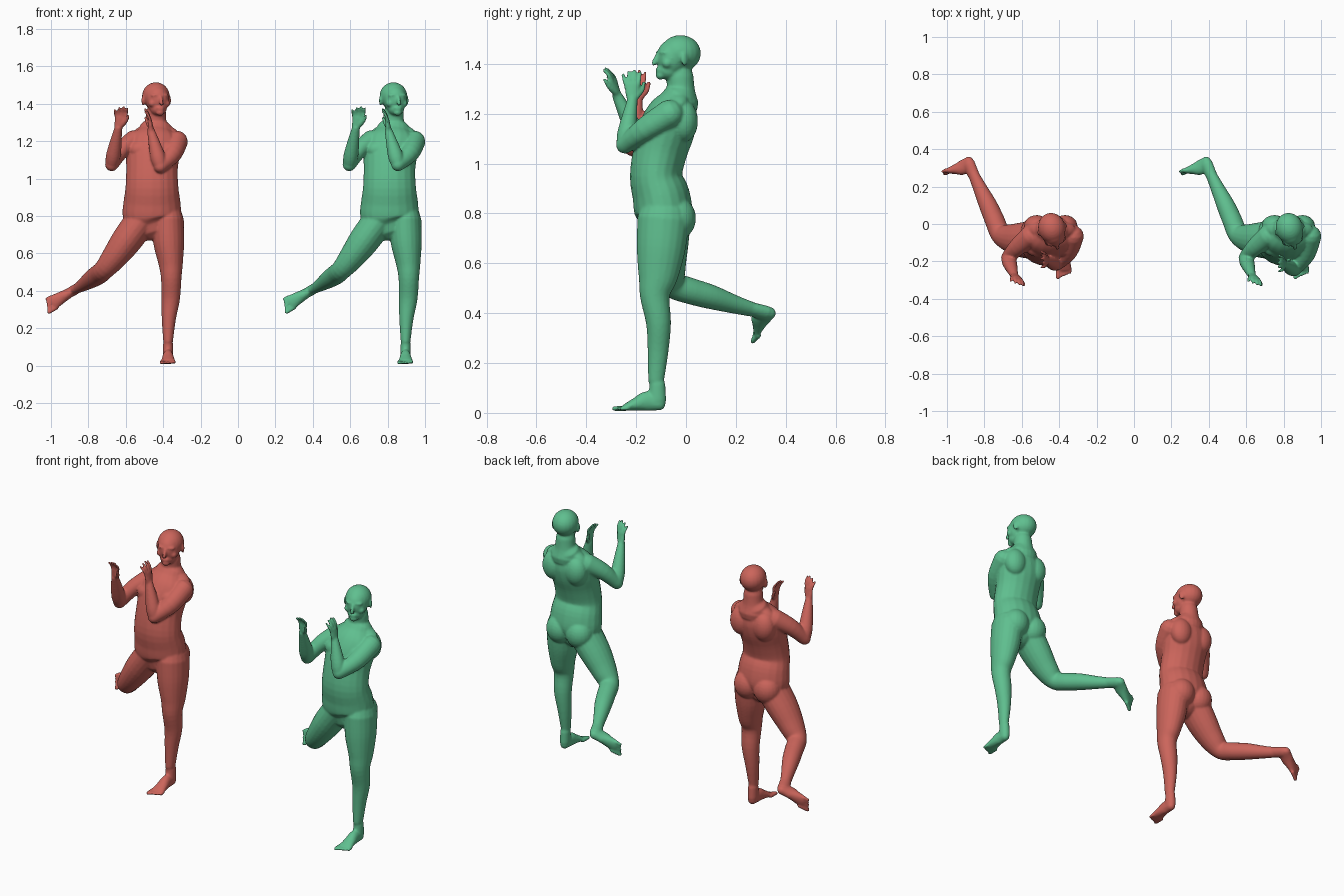
import bpy, bmesh
from math import sin, cos, pi, radians
from mathutils import Vector, Matrix

if "Cube" in bpy.data.objects:
    bpy.data.objects.remove(bpy.data.objects["Cube"])

V = Vector
X, Y, Z = V((1, 0, 0)), V((0, 1, 0)), V((0, 0, 1))


def make_material(name, rgb):
    m = bpy.data.materials.new(name)
    m.use_nodes = True
    m.diffuse_color = (*rgb, 1)
    m.node_tree.nodes["Principled BSDF"].inputs["Base Color"].default_value = (*rgb, 1)
    return m


def catmull(p, t, i):
    a, b, c, d = (p[min(max(i + k, 0), len(p) - 1)] for k in (-1, 0, 1, 2))
    return [0.5 * (2 * w + (y - v) * t + (2 * v - 5 * w + 4 * y - z) * t * t
                   + (3 * w - v - 3 * y + z) * t ** 3) for v, w, y, z in zip(a, b, c, d)]


def tube(bm, pts, side=X, sub=4, sides=20):
    """Loft rounded-end tube through (x, y, z, half width, half depth) stations."""
    st = [catmull(pts, k / sub, i) for i in range(len(pts) - 1) for k in range(sub)]
    st.append(list(pts[-1]))
    c = [V(s[:3]) for s in st]
    n = len(c)
    tan = [(c[min(i + 1, n - 1)] - c[max(i - 1, 0)]).normalized() for i in range(n)]
    rings = [(c[i], tan[i], st[i][3], st[i][4]) for i in range(n)]

    def cap(i, sign):
        r = min(st[i][3:])
        return [(c[i] + tan[i] * sign * r * sin(q), tan[i], st[i][3] * cos(q), st[i][4] * cos(q))
                for q in (0.5, 1.0, 1.4)]
    rings = cap(0, -1)[::-1] + rings + cap(n - 1, 1)
    loops = []
    for o, t, a, b in rings:
        depth = t.cross(side).normalized()
        s = depth.cross(t)
        loops.append([bm.verts.new(o + s * a * cos(2 * pi * k / sides) + depth * b * sin(2 * pi * k / sides))
                      for k in range(sides)])
    for lo, hi in zip(loops, loops[1:]):
        for k in range(sides):
            j = (k + 1) % sides
            bm.faces.new((lo[k], lo[j], hi[j], hi[k]))
    bm.faces.new(loops[0][::-1])
    bm.faces.new(loops[-1])


def ball(bm, centre, size, rot=None):
    m = Matrix.Translation(centre) @ (rot or Matrix()) @ Matrix.Diagonal((*size, 1))
    bmesh.ops.create_uvsphere(bm, u_segments=20, v_segments=14, radius=1, matrix=m)


def st(p, a, b):
    return (*p, a, b)


def hand(bm, wrist, along, thumb, palm):
    """Palm, four slightly curled fingers and a thumb."""
    tube(bm, [st(wrist, .022, .017), st(wrist + along * .03, .028, .014),
              st(wrist + along * .062, .032, .011)], thumb)
    for k, length in enumerate((.05, .058, .054, .042)):
        spread = (1.5 - k) * .0165
        base = wrist + along * .06 + thumb * spread
        mid = base + along * length * .55 + thumb * spread * .25 + palm * .004
        tip = base + along * length + thumb * spread * .4 + palm * .018
        tube(bm, [st(base, .0088, .0088), st(mid, .0082, .0082), st(tip, .0068, .0068)], thumb, 3, 10)
    root = wrist + along * .015 + thumb * .018
    tube(bm, [st(root, .013, .012), st(root + along * .025 + thumb * .022 + palm * .012, .011, .01),
              st(root + along * .054 + thumb * .03 + palm * .02, .008, .008)], palm, 3, 10)


def foot(bm, ankle, toe, up, inner):
    """Heel, instep, ball and toes below an ankle."""
    def at(f, h):
        return ankle + toe * f + up * (h - .09)
    side = toe.cross(up)
    tube(bm, [st(ankle + up * .02, .027, .032), st(at(.0, .045), .028, .036)], side)
    tube(bm, [st(at(-.008, .032), .025, .028), st(at(.04, .042), .028, .04),
              st(at(.085, .03), .034, .027), st(at(.125, .018), .04, .015)], side)
    for k in range(5):
        s = inner * (2 - k) * .0165
        r = .012 if k == 0 else .009
        tube(bm, [st(at(.12, .014) + s, r, r), st(at(.172 - .007 * k, .012) + s, r, r * .85)], side, 2, 10)


def head(bm):
    """Skull, jaw and face, turned a little toward the model's left."""
    turn = Matrix.Translation((.003, -.03, 1.43)) @ Matrix.Rotation(radians(16), 4, 'Z')
    h = bmesh.new()
    ball(h, (0, .008, .012), (.073, .083, .073))
    ball(h, (0, -.028, -.008), (.062, .062, .075))
    ball(h, (0, -.04, -.055), (.045, .048, .04))
    ball(h, (0, -.076, -.076), (.022, .018, .018))
    ball(h, (0, -.086, -.052), (.021, .008, .006))
    ball(h, (0, -.084, -.061), (.018, .009, .006))
    tube(h, [(0, -.085, .01, .008, .008), (0, -.1, -.018, .009, .01), (0, -.103, -.03, .013, .009)], X, 3, 12)
    for s in (-1, 1):
        ball(h, (s * .027, -.074, .016), (.024, .012, .007), Matrix.Rotation(s * .3, 4, 'Z'))
        ball(h, (s * .027, -.074, .001), (.012, .009, .007))
        ball(h, (s * .038, -.058, -.028), (.021, .021, .02))
        ball(h, (s * .072, .006, -.012), (.008, .018, .028), Matrix.Rotation(s * .35, 4, 'Z'))
    h.transform(turn)
    mesh = bpy.data.meshes.new("head_part")
    h.to_mesh(mesh)
    h.free()
    bm.from_mesh(mesh)
    bpy.data.meshes.remove(mesh)


def figure(name, offset, material, elbow, wrist):
    bm = bmesh.new()
    # torso and neck
    tube(bm, [(-.01, -.09, .76, .12, .09), (-.02, -.09, .80, .155, .115), (-.02, -.10, .87, .153, .115),
              (-.02, -.12, .95, .142, .105), (-.02, -.103, 1.05, .138, .108), (-.015, -.075, 1.14, .145, .112),
              (-.005, -.05, 1.205, .14, .1), (0, -.03, 1.25, .095, .075)])
    tube(bm, [(0, -.015, 1.24, .085, .065), (0, -.02, 1.29, .06, .056), (.002, -.025, 1.35, .054, .055)])
    for s in (-1, 1):
        ball(bm, (-.02 + s * .065, -.035, .78), (.08, .075, .085))
        ball(bm, (-.01 + s * .068, -.125, 1.155), (.066, .05, .05))
        ball(bm, (-.005 + s * .075, -.01, 1.17), (.068, .058, .085))
        ball(bm, (s * .06, -.03, 1.262), (.075, .04, .025), Matrix.Rotation(s * .42, 4, 'Y'))
    head(bm)
    # left arm folded across the chest
    shoulder = V((.115, -.065, 1.2))
    mid = shoulder.lerp(elbow, .5) + V((.02, -.01, 0))
    tube(bm, [st(shoulder, .056, .058), st(mid, .046, .05), st(elbow, .036, .036)], Z + X)
    low = elbow.lerp(wrist, .3)
    tube(bm, [st(elbow, .034, .034), st(low, .038, .04), st(wrist, .021, .021)], Y)
    hand(bm, wrist, V((-.12, -.03, 1)).normalized(), Y, -X)
    # right arm raised to the side
    r_elbow, r_wrist = V((-.235, -.18, 1.075)), V((-.2, -.275, 1.27))
    tube(bm, [(-.115, -.065, 1.205, .055, .058), (-.185, -.125, 1.15, .045, .048), st(r_elbow, .036, .036)], Z - X)
    tube(bm, [st(r_elbow, .034, .034), st(r_elbow.lerp(r_wrist, .3), .039, .039), st(r_wrist, .021, .021)], X)
    hand(bm, r_wrist, V((.2, -.25, 1)).normalized(), V((.95, -.3, 0)).normalized(), V((-.3, -.95, 0)))
    # standing left leg
    tube(bm, [(.065, -.09, .78, .085, .105), (.07, -.1, .66, .083, .098), (.08, -.112, .55, .066, .08),
              (.083, -.125, .47, .055, .06), (.08, -.11, .36, .05, .05), (.07, -.112, .25, .038, .042),
              (.066, -.12, .13, .026, .032)], X)
    foot(bm, V((.066, -.115, .095)), -Y, Z, -X)
    # right leg swung out and back
    ankle = V((-.423, .275, .412))
    tube(bm, [(-.075, -.085, .78, .085, .105), (-.155, -.085, .67, .082, .095), (-.225, -.075, .575, .068, .075),
              (-.275, -.05, .515, .055, .056), (-.305, .02, .488, .054, .052), (-.34, .1, .465, .049, .049),
              (-.385, .195, .435, .036, .038), st(ankle, .026, .03)], V((.78, 0, -.62)))
    up = V((.4, -.88, .24)).normalized()
    toe = V((-.74, -.52, -.43))
    toe = (toe - up * toe.dot(up)).normalized()
    foot(bm, ankle - up * .005, toe, up, toe.cross(up) * -1)

    bmesh.ops.recalc_face_normals(bm, faces=bm.faces)
    mesh = bpy.data.meshes.new(name)
    bm.to_mesh(mesh)
    bm.free()
    mesh.materials.append(material)
    ob = bpy.data.objects.new(name, mesh)
    ob.location.x = offset
    bpy.context.collection.objects.link(ob)
    # fuse the parts into one soft skin
    fuse = ob.modifiers.new("fuse", 'REMESH')
    fuse.mode = 'VOXEL'
    fuse.voxel_size = .006
    fuse.use_smooth_shade = True
    soft = ob.modifiers.new("soften", 'SMOOTH')
    soft.factor = .5
    soft.iterations = 4
    return ob


red = make_material("coral red", (.60, .13, .105))
green = make_material("mint green", (.115, .52, .275))
figure("red_body", -.44, red, V((.025, -.215, 1.065)), V((-.025, -.195, 1.255)))
figure("green_body", .83, green, V((.025, -.245, 1.075)), V((-.025, -.215, 1.255)))
